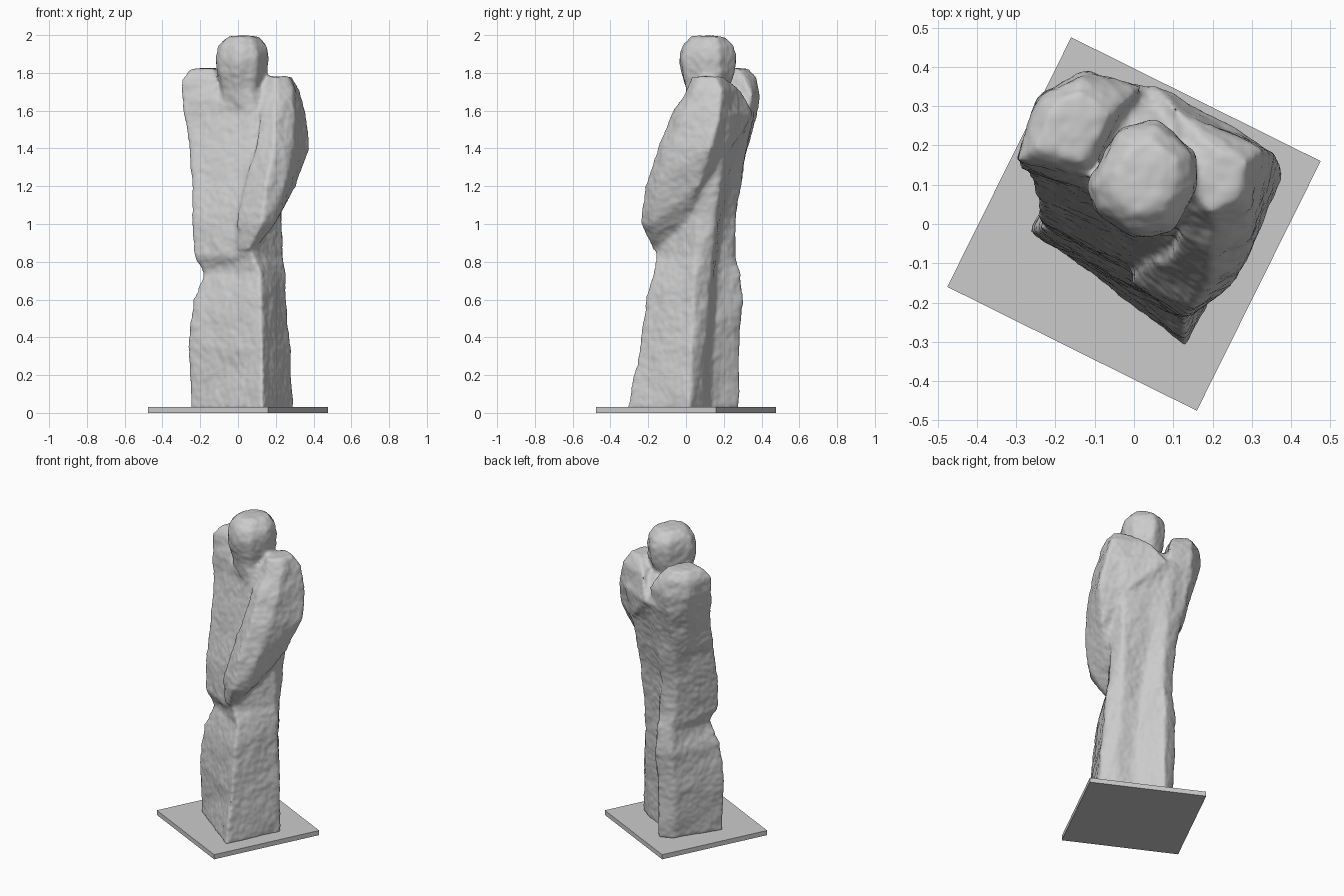
import bpy, bmesh, math


def loft(bm, sections):
    """Skin a closed solid through horizontal outlines: (z, [x, y, x, y, ...])."""
    rings = [[bm.verts.new((p[i], p[i + 1], z)) for i in range(0, len(p), 2)]
             for z, p in sections]
    n = len(rings[0])
    for lo, hi in zip(rings, rings[1:]):
        for i in range(n):
            j = (i + 1) % n
            bm.faces.new((lo[i], lo[j], hi[j], hi[i]))
    bm.faces.new(rings[0][::-1])
    bm.faces.new(rings[-1])


# Outlines run: left, front, right, right back, groove, back, left back
body = [
    (0.02, [-.25, -.02, .13, -.315, .295, .02, .21, .085, .10, .13, .0, .28, -.08, .25]),
    (0.35, [-.27, -.02, .13, -.25, .28, .03, .22, .10, .10, .14, .0, .28, -.10, .26]),
    (0.60, [-.24, -.01, .125, -.22, .26, .04, .21, .12, .09, .16, .01, .305, -.09, .28]),
    (0.74, [-.18, .01, .12, -.175, .255, .05, .21, .13, .08, .16, .01, .29, -.08, .265]),
    (0.83, [-.24, -.005, .08, -.165, .24, .06, .21, .14, .08, .17, .0, .265, -.09, .25]),
    (1.05, [-.25, .02, .05, -.14, .23, .06, .22, .16, .06, .20, -.02, .265, -.11, .25]),
    (1.40, [-.245, .09, .08, -.05, .28, .08, .26, .21, .09, .27, -.01, .32, -.14, .32]),
    (1.58, [-.24, .13, .09, -.01, .26, .08, .28, .24, .08, .34, -.01, .36, -.14, .36]),
    (1.71, [-.13, .14, .06, .0, .16, .06, .18, .20, .06, .25, .0, .26, -.08, .25]),
]
left_shoulder = [
    (1.25, [-.25, .07, -.10, .01, .0, .25, -.12, .28, -.17, .24]),
    (1.48, [-.275, .125, -.12, .06, .01, .32, -.13, .355, -.21, .285]),
    (1.68, [-.305, .155, -.12, .09, .02, .35, -.12, .395, -.25, .33]),
    (1.77, [-.30, .16, -.12, .12, -.02, .31, -.13, .38, -.24, .325]),
    (1.822, [-.25, .19, -.13, .16, -.06, .28, -.14, .34, -.21, .30]),
]
right_arm = [
    (0.86, [.0, -.14, .05, -.18, .08, -.13, .07, -.07, .02, -.07]),
    (1.00, [-.01, -.15, .13, -.245, .20, -.17, .18, .0, .05, .0]),
    (1.20, [.03, -.11, .15, -.22, .25, -.16, .31, .07, .12, .11]),
    (1.40, [.09, -.09, .19, -.155, .29, -.09, .38, .13, .22, .24]),
    (1.58, [.12, -.03, .20, -.08, .30, -.02, .365, .18, .04, .365]),
    (1.71, [.13, .05, .20, .0, .29, .04, .33, .19, .10, .30]),
    (1.78, [.15, .08, .20, .03, .27, .07, .29, .16, .20, .20]),
]
# Head: one rounded outline scaled about its centre
outline = [-.12, .10, -.10, .03, .0, -.035, .10, -.02, .16, .09, .16, .18, .06, .265, -.04, .24]
cx, cy = .025, .12
head = [(z, [c + (v - c) * s for v, c in zip(outline, [cx, cy] * 8)])
        for z, s in ((1.62, .7), (1.73, .82), (1.80, .96), (1.88, 1.02), (1.94, .94), (1.994, .62))]

bm = bmesh.new()
for part in (body, left_shoulder, right_arm, head):
    loft(bm, part)
bmesh.ops.recalc_face_normals(bm, faces=bm.faces)
mesh = bpy.data.meshes.new("stone_figure")
bm.to_mesh(mesh)
bm.free()
figure = bpy.data.objects.new("stone_figure", mesh)
bpy.context.collection.objects.link(figure)

# Fuse the parts, soften the edges, roughen the surface
remesh = figure.modifiers.new("fuse", 'REMESH')
remesh.mode = 'VOXEL'
remesh.voxel_size = 0.01
remesh.use_smooth_shade = True
soften = figure.modifiers.new("soften", 'SMOOTH')
soften.factor, soften.iterations = 0.5, 24
for name, size, strength in (("lumps", .12, .014), ("pits", .03, .005)):
    tex = bpy.data.textures.new(name, 'CLOUDS')
    tex.noise_scale = size
    rough = figure.modifiers.new(name, 'DISPLACE')
    rough.texture, rough.strength, rough.mid_level = tex, strength, 0.5

# Square base slab, turned
bpy.ops.mesh.primitive_cube_add(size=1, location=(0, 0, .015), rotation=(0, 0, math.radians(-26.4)))
base = bpy.context.object
base.name = "base_slab"
base.scale = (.709, .709, .03)
